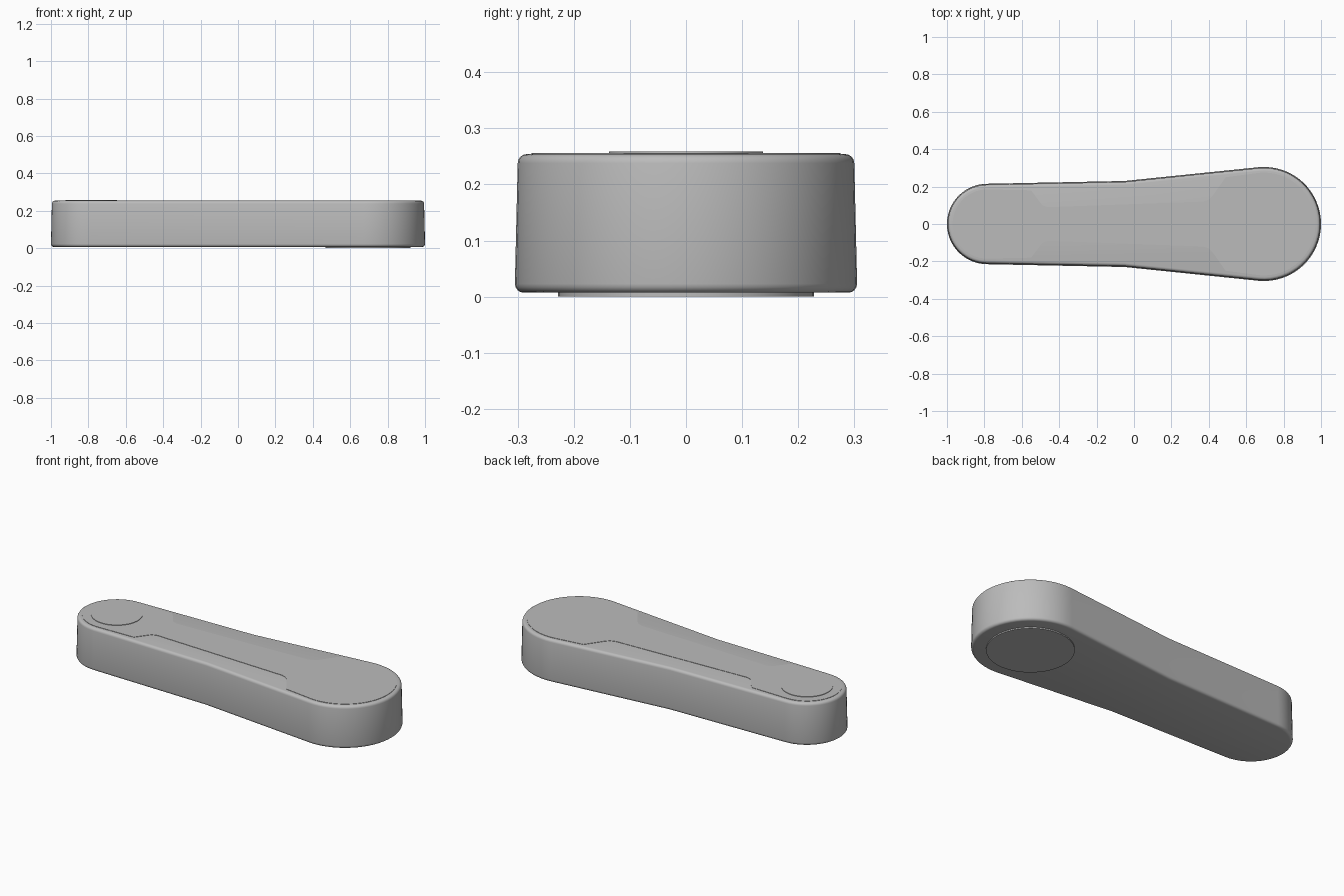
import bpy, bmesh
from math import radians, sin, cos

cube = bpy.data.objects.get("Cube")
if cube:
    bpy.data.objects.remove(cube, do_unlink=True)

grey = bpy.data.materials.new("satin_grey")
grey.use_nodes = True
grey.diffuse_color = (0.5, 0.5, 0.5, 1)
grey.node_tree.nodes["Principled BSDF"].inputs["Base Color"].default_value = (0.5, 0.5, 0.5, 1)

SMALL_X, SMALL_R = -0.785, 0.215
BIG_X, BIG_R = 0.695, 0.305


def arc(cx, r, start, end, steps):
    """Points of a circular arc around (cx, 0)."""
    angles = [radians(start + (end - start) * i / steps) for i in range(steps + 1)]
    return [(cx + r * cos(a), r * sin(a)) for a in angles]


def outline(inset, waist):
    """Closed lever outline; waist lists the upper edge from big end to small end."""
    upper = [(x, y - inset) for x, y in waist]
    lower = [(x, -y) for x, y in reversed(upper)]
    return (arc(BIG_X, BIG_R - inset, -95, 95, 32) + upper
            + arc(SMALL_X, SMALL_R - inset, 91, 269, 28) + lower)


def loft(name, rings):
    """Skin a stack of (points, height) rings and cap both ends."""
    bm = bmesh.new()
    loops = [[bm.verts.new((x, y, z)) for x, y in pts] for pts, z in rings]
    for a, b in zip(loops, loops[1:]):
        n = len(a)
        for i in range(n):
            j = (i + 1) % n
            bm.faces.new((a[i], a[j], b[j], b[i]))
    bm.faces.new(loops[0][::-1])
    bm.faces.new(loops[-1])
    bmesh.ops.recalc_face_normals(bm, faces=bm.faces)
    mesh = bpy.data.meshes.new(name)
    bm.to_mesh(mesh)
    bm.free()
    mesh.materials.append(grey)
    obj = bpy.data.objects.new(name, mesh)
    bpy.context.collection.objects.link(obj)
    bpy.ops.object.select_all(action='DESELECT')
    obj.select_set(True)
    bpy.context.view_layer.objects.active = obj
    bpy.ops.object.shade_smooth_by_angle(angle=radians(35))
    return obj


def disc(name, cx, r, z0, z1):
    pts = arc(cx, r, 0, 352.5, 47)
    return loft(name, [(pts, z0), (pts, z1)])


# Arm body: slightly tapered walls with rounded rims
BOTTOM, TOP, ROUND, DRAFT = 0.007, 0.254, 0.016, 0.005
body_waist = [(-0.05, 0.23)]
turns = [radians(a) for a in (0, 22.5, 45, 67.5, 90)]
levels = [(ROUND * (1 - sin(a)), BOTTOM + ROUND * (1 - cos(a))) for a in turns]
levels += [(DRAFT + ROUND * (1 - cos(a)), TOP - ROUND * (1 - sin(a))) for a in turns]
loft("arm_body", [(outline(inset, body_waist), z) for inset, z in levels])

# Thin raised top panel with a narrow waist
panel_waist = [(0.49, 0.28), (0.42, 0.18), (0.40, 0.16), (0.37, 0.15),
               (-0.46, 0.12), (-0.49, 0.13), (-0.55, 0.21)]
panel = outline(0.03, panel_waist)
loft("top_panel", [(panel, TOP - 0.002), (panel, TOP + 0.002)])

# Round caps at the pivots
disc("small_end_cap", SMALL_X, 0.137, TOP - 0.002, 0.259)
disc("big_end_pad", BIG_X, 0.228, 0.0, BOTTOM + 0.002)
